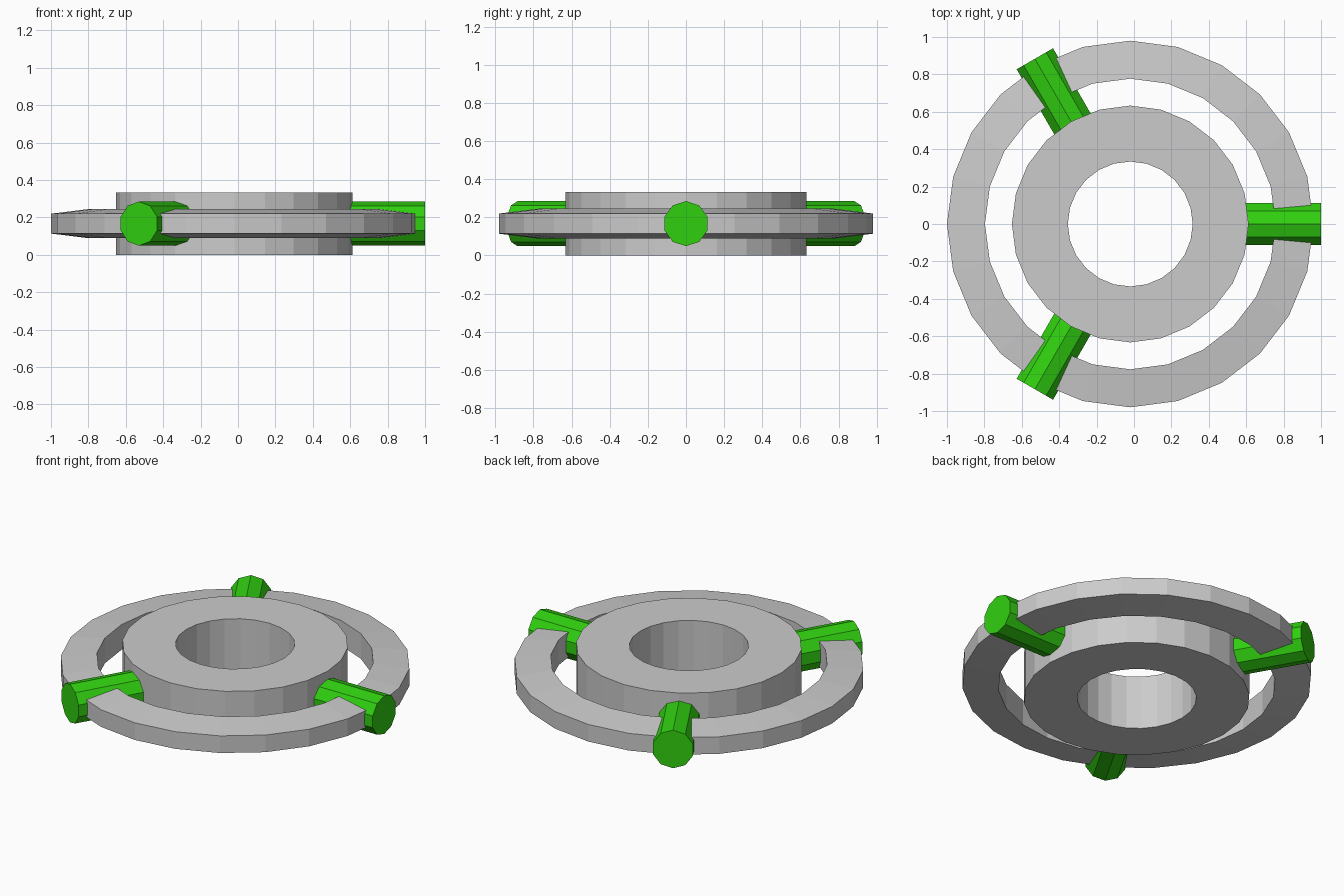
import bpy, bmesh
from math import pi, cos, sin
from mathutils import Matrix

if "Cube" in bpy.data.objects:
    bpy.data.objects.remove(bpy.data.objects["Cube"])

CX = -0.02   # wheel axis
ZC = 0.167   # mid height of ring and handles
SIDES = 24


def finish(bm, name):
    bmesh.ops.recalc_face_normals(bm, faces=bm.faces[:])
    mesh = bpy.data.meshes.new(name)
    bm.to_mesh(mesh)
    bm.free()
    obj = bpy.data.objects.new(name, mesh)
    bpy.context.collection.objects.link(obj)
    return obj


def lathe(name, profile):
    """Spin a closed (radius, z) profile around the wheel axis."""
    bm = bmesh.new()
    loops = []
    for i in range(SIDES):
        a = 2 * pi * i / SIDES
        loops.append([bm.verts.new((CX + r * cos(a), r * sin(a), z)) for r, z in profile])
    n = len(profile)
    for i in range(SIDES):
        p, q = loops[i], loops[(i + 1) % SIDES]
        for j in range(n):
            k = (j + 1) % n
            bm.faces.new((p[j], q[j], q[k], p[k]))
    return finish(bm, name)


# Thick central hub with a through hole
lathe("hub", [(0.334, 0), (0.633, 0), (0.633, 0.334), (0.334, 0.334)])

# Outer ring, thinner toward its rim
lathe("outer_ring", [(0.777, ZC - 0.078), (0.98, ZC - 0.053),
                     (0.98, ZC + 0.053), (0.777, ZC + 0.078)])

# Three green ten-sided spokes
green = bpy.data.materials.new("green")
green.diffuse_color = (0.03, 0.63, 0.005, 1)
green.use_nodes = True
green.node_tree.nodes["Principled BSDF"].inputs["Base Color"].default_value = green.diffuse_color
R_IN, R_OUT = 0.617, 1.02
for i in range(3):
    bm = bmesh.new()
    place = (Matrix.Translation((CX, 0, ZC))
             @ Matrix.Rotation(i * 2 * pi / 3, 4, 'Z')
             @ Matrix.Translation(((R_IN + R_OUT) / 2, 0, 0))
             @ Matrix.Rotation(pi / 2, 4, 'Y')
             @ Matrix.Rotation(pi / 2, 4, 'Z'))
    bmesh.ops.create_cone(bm, cap_ends=True, segments=10, radius1=0.118,
                          radius2=0.118, depth=R_OUT - R_IN, matrix=place)
    # keep a vertex pointing sideways so the top is a flat facet
    spoke = finish(bm, f"spoke_{i + 1}")
    spoke.data.materials.append(green)
